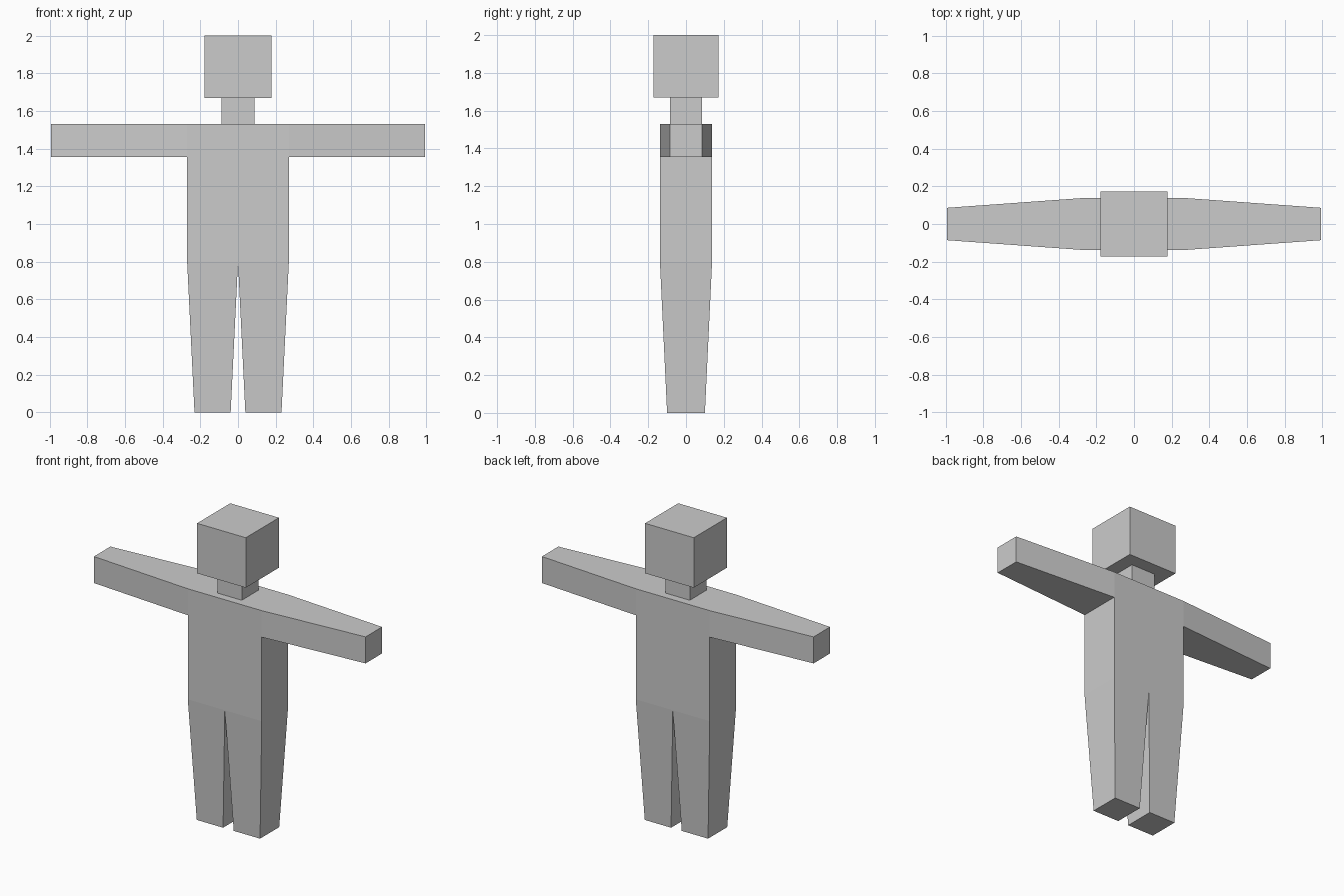
import bpy
import bmesh
from mathutils import Vector

if "Cube" in bpy.data.objects:
    bpy.data.objects.remove(bpy.data.objects["Cube"])

grey = bpy.data.materials.new("plain grey")
grey.diffuse_color = (0.6, 0.6, 0.6, 1)
grey.use_nodes = True
grey.node_tree.nodes["Principled BSDF"].inputs["Base Color"].default_value = grey.diffuse_color


def add_box(bm, lo, hi):
    verts = bmesh.ops.create_cube(bm, size=1)["verts"]
    lo, hi = Vector(lo), Vector(hi)
    for v in verts:
        v.co = (lo + hi) / 2 + v.co * (hi - lo)


def finish(name, bm):
    bmesh.ops.recalc_face_normals(bm, faces=bm.faces)
    mesh = bpy.data.meshes.new(name)
    bm.to_mesh(mesh)
    bm.free()
    mesh.materials.append(grey)
    bpy.context.collection.objects.link(bpy.data.objects.new(name, mesh))


def pull(bm, face, centre, size):
    """Extrude one face and place its end as a box end of the given half size."""
    old = face.calc_center_median()
    end = bmesh.ops.extrude_discrete_faces(bm, faces=[face])["faces"][0]
    for v in end.verts:
        side = v.co - old
        v.co = [c + (h if s > 0 else -h) for c, h, s in zip(centre, size, side)]


# Body: torso block cut at the shoulder line and the middle
SHOULDER, HIP = 1.355, 0.8
bm = bmesh.new()
add_box(bm, (-0.27, -0.138, HIP), (0.27, 0.138, 1.53))
for co, no in (((0, 0, SHOULDER), (0, 0, 1)), ((0, 0, 0), (1, 0, 0))):
    bmesh.ops.bisect_plane(bm, geom=bm.verts[:] + bm.edges[:] + bm.faces[:],
                           plane_co=co, plane_no=no)
bm.normal_update()
arms = [f for f in bm.faces if abs(f.normal.x) > 0.9
        and f.calc_center_median().z > SHOULDER]
legs = [f for f in bm.faces if f.normal.z < -0.9]

# Arms taper front to back, legs taper all round
for face in arms:
    s = 1 if face.calc_center_median().x > 0 else -1
    pull(bm, face, (s * 0.992, 0, 1.4425), (0, 0.086, 0.0875))
for face in legs:
    s = 1 if face.calc_center_median().x > 0 else -1
    pull(bm, face, (s * 0.135, 0, 0), (0.096, 0.1, 0))
finish("body", bm)

# Neck and head
for name, lo, hi in (("neck", (-0.088, -0.086, 1.53), (0.088, 0.086, 1.67)),
                     ("head", (-0.178, -0.173, 1.67), (0.178, 0.173, 2.0))):
    bm = bmesh.new()
    add_box(bm, lo, hi)
    finish(name, bm)
